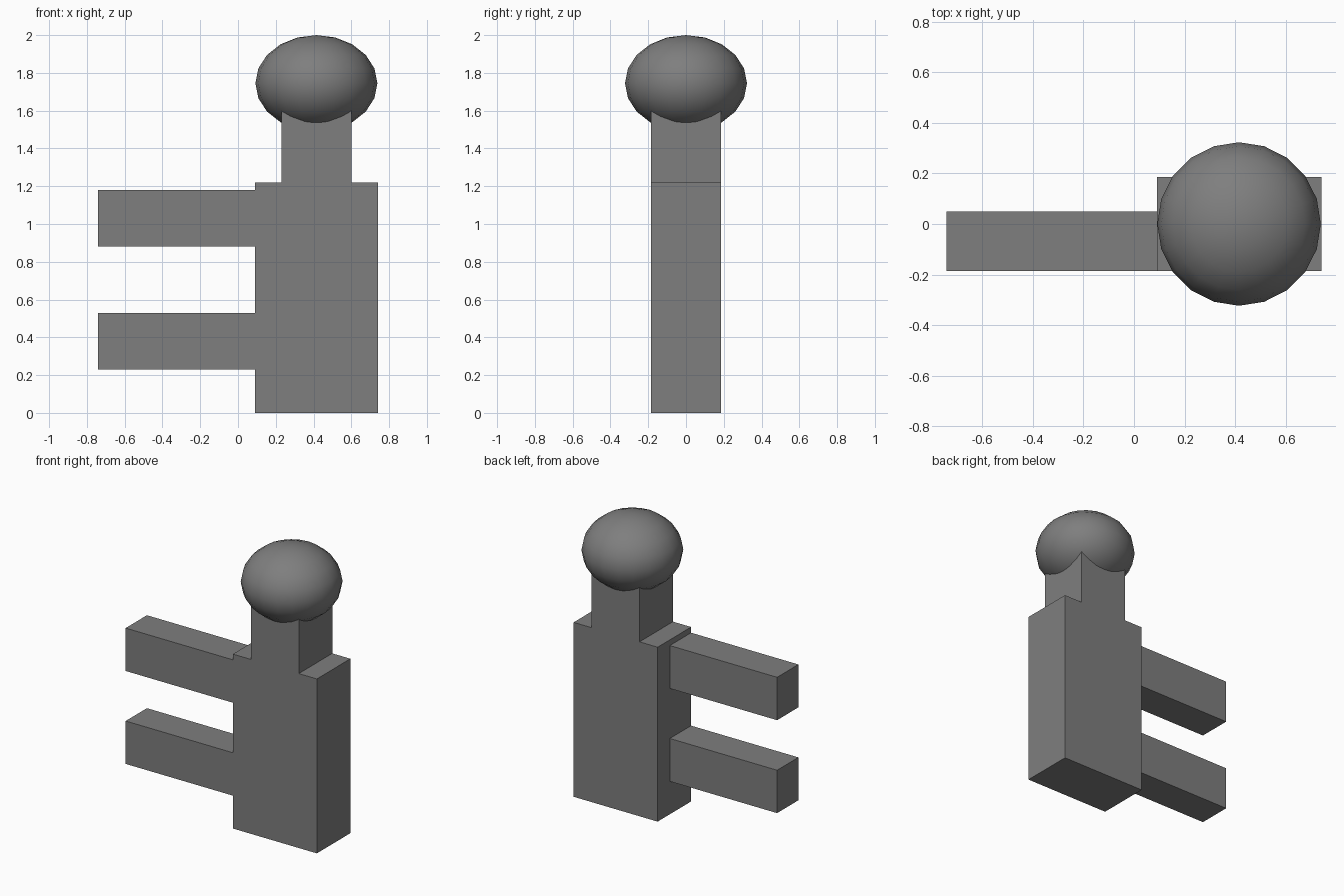
import bpy
from mathutils import Vector

default = bpy.data.objects.get("Cube")
if default:
    bpy.data.objects.remove(default, do_unlink=True)

# Single flat colour
grey = bpy.data.materials.new("mid_grey")
grey.use_nodes = True
colour = (0.21, 0.21, 0.21, 1)
grey.diffuse_color = colour
grey.node_tree.nodes["Principled BSDF"].inputs["Base Color"].default_value = colour


def finish(name, scale):
    obj = bpy.context.object
    obj.name = name
    obj.scale = scale
    bpy.ops.object.transform_apply(location=False, rotation=False, scale=True)
    obj.data.materials.append(grey)
    return obj


def box(name, low, high):
    low, high = Vector(low), Vector(high)
    bpy.ops.mesh.primitive_cube_add(size=1, location=(low + high) / 2)
    return finish(name, high - low)


LEFT, RIGHT, DEPTH = 0.09, 0.74, 0.185
CENTRE = (LEFT + RIGHT) / 2

# Upright block and the square neck on top of it
box("body", (LEFT, -DEPTH, 0), (RIGHT, DEPTH, 1.22))
box("neck", (CENTRE - DEPTH, -DEPTH, 1.22), (CENTRE + DEPTH, DEPTH, 1.7))

# Two bars reaching sideways, flush with the front
for name, z in (("lower_arm", 0.23), ("upper_arm", 0.88)):
    box(name, (-0.74, -DEPTH, z), (LEFT, 0.05, z + 0.3))

# Flattened ball sunk onto the neck
bpy.ops.mesh.primitive_uv_sphere_add(segments=20, ring_count=10, radius=1,
                                     location=(CENTRE, 0, 1.745))
finish("head", (0.323, 0.323, 0.255))
bpy.ops.object.shade_smooth()
